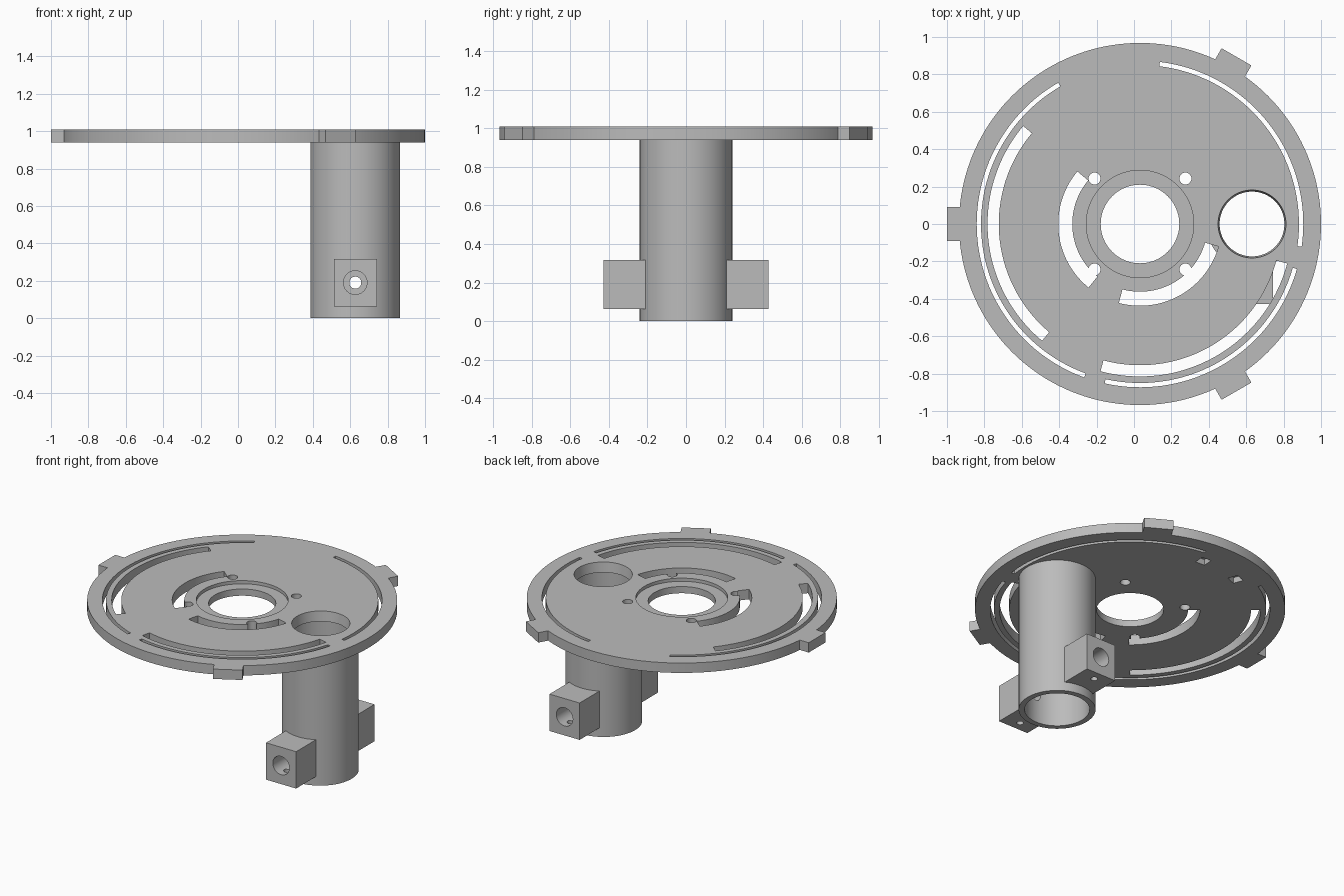
import bpy, bmesh, math
from mathutils import Matrix, Vector

if "Cube" in bpy.data.objects:
    bpy.data.objects.remove(bpy.data.objects["Cube"], do_unlink=True)

CX = 0.032            # plate centre
TX = 0.627            # tube centre
Z0, Z1 = 0.94, 1.008  # plate underside and top

grey = bpy.data.materials.new("plain grey")
grey.use_nodes = True
grey.diffuse_color = (0.5, 0.5, 0.5, 1)
grey.node_tree.nodes["Principled BSDF"].inputs["Base Color"].default_value = (0.5, 0.5, 0.5, 1)


def finish(bm, name):
    bmesh.ops.recalc_face_normals(bm, faces=bm.faces)
    mesh = bpy.data.meshes.new(name)
    bm.to_mesh(mesh)
    bm.free()
    mesh.materials.append(grey)
    ob = bpy.data.objects.new(name, mesh)
    bpy.context.collection.objects.link(ob)
    return ob


def cylinder(name, start, end, r1, r2=None, segments=48):
    start, end = Vector(start), Vector(end)
    axis = end - start
    turn = Vector((0, 0, 1)).rotation_difference(axis).to_matrix().to_4x4()
    bm = bmesh.new()
    bmesh.ops.create_cone(bm, cap_ends=True, segments=segments, radius1=r1,
                          radius2=r1 if r2 is None else r2, depth=axis.length,
                          matrix=Matrix.Translation((start + end) / 2) @ turn)
    return finish(bm, name)


def box(name, low, high, turn=Matrix.Identity(4)):
    low, high = Vector(low), Vector(high)
    bm = bmesh.new()
    bmesh.ops.create_cube(bm, size=1, matrix=turn @ Matrix.Translation((low + high) / 2)
                          @ Matrix.Diagonal((*(high - low), 1)))
    return finish(bm, name)


def arc_slot(r_in, r_out, a0, a1):
    n = max(8, int(abs(a1 - a0) / 2.5))
    angles = [math.radians(a0 + (a1 - a0) * i / n) for i in range(n + 1)]
    ring = [(r_out, a) for a in angles] + [(r_in, a) for a in reversed(angles)]
    bm = bmesh.new()
    face = bm.faces.new([bm.verts.new((CX + r * math.cos(a), r * math.sin(a), Z0 - 0.05))
                         for r, a in ring])
    top = bmesh.ops.extrude_face_region(bm, geom=[face])["geom"]
    bmesh.ops.translate(bm, vec=(0, 0, 0.2), verts=[v for v in top if isinstance(v, bmesh.types.BMVert)])
    return finish(bm, "slot_cutter")


def combine(target, tools, operation):
    for tool in tools:
        mod = target.modifiers.new("bool", 'BOOLEAN')
        mod.operation, mod.solver, mod.object = operation, 'EXACT', tool
        bpy.context.view_layer.update()
        deps = bpy.context.evaluated_depsgraph_get()
        mesh = bpy.data.meshes.new_from_object(target.evaluated_get(deps))
        target.modifiers.clear()
        target.data = mesh
        bpy.data.objects.remove(tool, do_unlink=True)


# Round plate with three rim tabs
plate = cylinder("slotted_plate", (CX, 0, Z0), (CX, 0, Z1), 0.968, segments=160)
tabs = [box("tab", (0.9, -0.092, Z0), (1.032, 0.092, Z1),
            Matrix.Translation((CX, 0, 0)) @ Matrix.Rotation(math.radians(a), 4, 'Z'))
        for a in (60, 180, 300)]
combine(plate, tabs, 'UNION')

# Arc slots: thin outer ring, wide outer ring, inner ring
cuts = [arc_slot(*s) for s in (
    (0.85, 0.873, -8, 83), (0.85, 0.873, 120, 250), (0.85, 0.873, 257.5, 344),
    (0.755, 0.815, 140, 230), (0.755, 0.815, 255, 345),
    (0.362, 0.437, 140, 231), (0.362, 0.437, 255, 344))]

# Centre hole with shallow recess, screw holes, tube opening
cuts.append(cylinder("bore", (CX, 0, 0.9), (CX, 0, 1.1), 0.21, segments=80))
cuts.append(cylinder("recess", (CX, 0, Z1 - 0.022), (CX, 0, 1.1), 0.287, segments=96))
cuts += [cylinder("screw", (CX + sx * 0.243, sy * 0.243, 0.9),
                  (CX + sx * 0.243, sy * 0.243, 1.1), 0.032, segments=32)
         for sx in (-1, 1) for sy in (-1, 1)]
cuts.append(cylinder("opening", (TX + 0.004, 0, Z0 - 0.01), (TX + 0.004, 0, Z1 + 0.001),
                     0.172, 0.182, segments=80))

# Small pockets in the underside
for a in (87, 110):
    cuts.append(box("pocket", (0.725, -0.035, Z0 - 0.05), (0.795, 0.035, Z0 + 0.04),
                    Matrix.Translation((CX, 0, 0)) @ Matrix.Rotation(math.radians(a), 4, 'Z')))
combine(plate, cuts, 'DIFFERENCE')

# Hanging tube with a mounting block front and back
tube = cylinder("hanging_tube", (TX, 0, 0), (TX, 0, Z0), 0.24, segments=96)
blocks = [box("block", (TX - 0.115, min(s * 0.15, s * 0.427), 0.062),
              (TX + 0.115, max(s * 0.15, s * 0.427), 0.316)) for s in (-1, 1)]
combine(tube, blocks, 'UNION')

# Tube bore, stepped cross holes and set-screw holes from below
cuts = [cylinder("bore", (TX, 0, -0.1), (TX, 0, 1.1), 0.203, segments=96),
        cylinder("pin", (TX, -0.6, 0.19), (TX, 0.6, 0.19), 0.032, segments=32)]
for s in (-1, 1):
    cuts.append(cylinder("socket", (TX, s * 0.27, 0.19), (TX, s * 0.6, 0.19), 0.063))
    cuts.append(cylinder("set_screw", (TX, s * 0.36, 0), (TX, s * 0.36, 0.19), 0.022, segments=24))
combine(tube, cuts, 'DIFFERENCE')

# Smooth curved walls, crisp edges
for ob in (plate, tube):
    bpy.ops.object.select_all(action='DESELECT')
    ob.select_set(True)
    bpy.context.view_layer.objects.active = ob
    bpy.ops.object.shade_smooth_by_angle(angle=math.radians(25))
